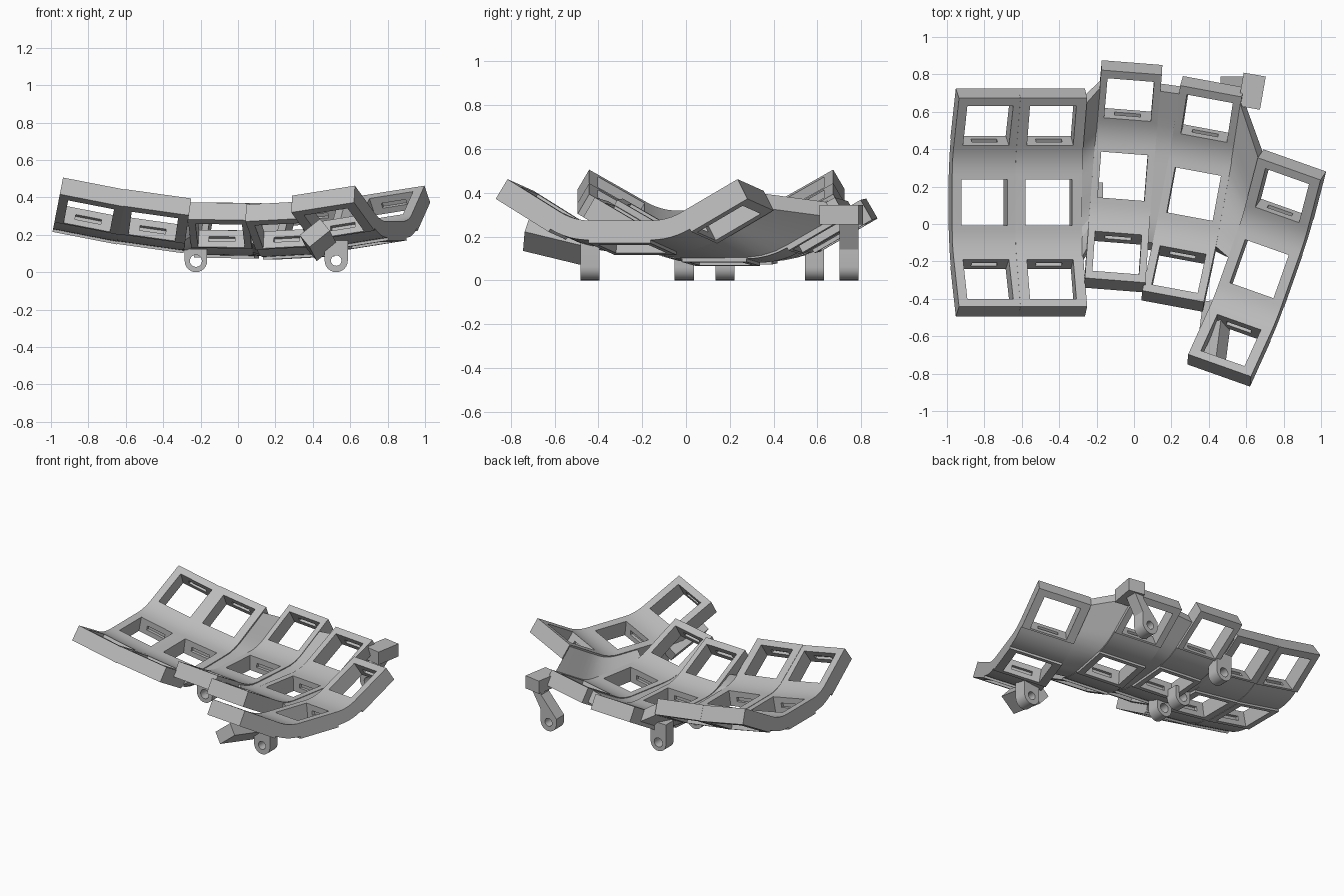
import bpy, bmesh, math
from mathutils import Matrix, Vector

if "Cube" in bpy.data.objects:
    bpy.data.objects.remove(bpy.data.objects["Cube"])

grey = bpy.data.materials.new("plain_grey")
grey.use_nodes = True
grey.diffuse_color = (0.5, 0.5, 0.5, 1)
grey.node_tree.nodes["Principled BSDF"].inputs["Base Color"].default_value = (0.5, 0.5, 0.5, 1)

FLAT, BEND, END = 0.15, 0.30, 0.605   # arc lengths along a column
TILT = math.radians(30)
RADIUS = (BEND - FLAT) / TILT
KEY = 0.435                           # arc position of the outer keys


def make(name, bm):
    bmesh.ops.recalc_face_normals(bm, faces=bm.faces)
    mesh = bpy.data.meshes.new(name)
    bm.to_mesh(mesh)
    bm.free()
    mesh.materials.append(grey)
    ob = bpy.data.objects.new(name, mesh)
    bpy.context.collection.objects.link(ob)
    return ob


def prism(name, outline, width, matrix):
    """Extrude a (y, z) outline along local x."""
    bm = bmesh.new()
    ends = [[bm.verts.new((x, a, b)) for a, b in outline] for x in (-width / 2, width / 2)]
    for ring in ends:
        bm.faces.new(ring)
    n = len(outline)
    for i in range(n):
        j = (i + 1) % n
        bm.faces.new((ends[0][i], ends[0][j], ends[1][j], ends[1][i]))
    bm.transform(matrix)
    return make(name, bm)


def boxes(name, size, matrices):
    bm = bmesh.new()
    for m in matrices:
        bmesh.ops.create_cube(bm, size=1, matrix=m @ Matrix.Diagonal((*size, 1)))
    return make(name, bm)


def cut(ob, cutter):
    mod = ob.modifiers.new("cut", 'BOOLEAN')
    mod.operation, mod.solver, mod.object = 'DIFFERENCE', 'EXACT', cutter
    bpy.context.view_layer.update()
    graph = bpy.context.evaluated_depsgraph_get()
    mesh = bpy.data.meshes.new_from_object(ob.evaluated_get(graph))
    ob.modifiers.clear()
    ob.data = mesh
    bpy.data.objects.remove(cutter)


def smooth(ob):
    bpy.ops.object.select_all(action='DESELECT')
    ob.select_set(True)
    bpy.context.view_layer.objects.active = ob
    bpy.ops.object.shade_smooth_by_angle(angle=math.radians(25))


def bowl(s, depth=0.0):
    """Point (y, z) and tilt at arc length s, sunk below the top surface."""
    sign, t = (1 if s >= 0 else -1), abs(s)
    ang = min(max((t - FLAT) / RADIUS, 0), TILT)
    run = max(t - BEND, 0)
    y = min(t, FLAT) + RADIUS * math.sin(ang) + run * math.cos(ang)
    z = RADIUS * (1 - math.cos(ang)) + run * math.sin(ang)
    return sign * (y + depth * math.sin(ang)), z - depth * math.cos(ang), sign * ang


# Curved key columns: centre, clockwise yaw, roll, width
columns = {
    "outer_column": ((-0.80, 0.115, 0.285), 0, 11, 0.35),
    "second_column": ((-0.455, 0.115, 0.23), 0, 8, 0.36),
    "middle_column": ((-0.06, 0.255, 0.18), 4.5, 1, 0.325),
    "fourth_column": ((0.32, 0.16, 0.18), 10.5, -3, 0.335),
    "inner_column": ((0.67, -0.24, 0.247), 19.5, -8.5, 0.36),
}
bend_steps = [FLAT + (BEND - FLAT) * i / 6 for i in range(7)]
half_top = bend_steps + [END]
half_low = [(FLAT, 0.105), (FLAT, 0.09)] + [(s, 0.09) for s in bend_steps[1:]]
half_low += [(BEND, 0.105), (END, 0.105)]
outline = [bowl(s)[:2] for s in [-s for s in reversed(half_top)] + half_top]
outline += [bowl(s, d)[:2] for s, d in reversed(half_low)]
outline += [bowl(-s, d)[:2] for s, d in half_low]

frames = {}
for name, (centre, yaw, roll, width) in columns.items():
    m = (Matrix.Translation(centre) @ Matrix.Rotation(math.radians(-yaw), 4, 'Z')
         @ Matrix.Rotation(math.radians(roll), 4, 'Y'))
    frames[name] = (m, width)
    shell = prism(name, outline, width, m)
    keys = []
    for s in (-KEY, 0, KEY):
        y, z, ang = bowl(s, 0.055)
        keys.append(m @ Matrix.Translation((0, y, z)) @ Matrix.Rotation(ang, 4, 'X'))
    cut(shell, boxes("key_cutter", (0.25, 0.245, 0.3), keys))
    cut(shell, boxes("clip_cutter", (0.14, 0.285, 0.03), keys))
    smooth(shell)


# Webs joining neighbouring columns
def web(name, left, right, left_span, right_span, steps=16):
    bm = bmesh.new()
    rings = []
    for i in range(steps + 1):
        ring = []
        for key, span, side, depths in ((left, left_span, 1, (0.006, 0.088)),
                                        (right, right_span, -1, (0.088, 0.006))):
            m, width = frames[key]
            s = span[0] + (span[1] - span[0]) * i / steps
            for d in depths:
                y, z, _ = bowl(s, d)
                ring.append(bm.verts.new(m @ Vector((side * (width / 2 - 0.008), y, z))))
        rings.append(ring)
    for a, b in zip(rings, rings[1:]):
        for k in range(4):
            j = (k + 1) % 4
            bm.faces.new((a[k], a[j], b[j], b[k]))
    bm.faces.new(rings[0])
    bm.faces.new(rings[-1])
    smooth(make(name, bm))


web("web_outer", "outer_column", "second_column", (-0.59, 0.59), (-0.59, 0.59))
web("web_left", "second_column", "middle_column", (-0.3, 0.56), (-0.4, 0.5))
web("web_middle", "middle_column", "fourth_column", (-0.35, 0.5), (-0.3, 0.55))
web("web_right", "fourth_column", "inner_column", (-0.25, 0.57), (0.0, 0.59))


# Feet with a round screw eye; outline runs in (x, z)
def foot(name, x, y, radius, top, hole, lean=0.0):
    to_world = Matrix.Translation((x, y, 0)) @ Matrix.Rotation(math.pi / 2, 4, 'Z')
    arc = [math.pi * (1 + i / 12) for i in range(13)]
    pts = [(radius * math.cos(a), radius + radius * math.sin(a)) for a in arc]
    if lean:
        pts += [(radius, 0.1), (radius - lean, top - 0.06), (radius - lean, top),
                (-radius - lean + 0.03, top), (-radius, 0.14)]
    else:
        pts += [(radius, top), (-radius, top)]
    ob = prism(name, pts, 0.087, to_world)
    eye = [(hole * math.cos(i * math.pi / 10), radius + hole * math.sin(i * math.pi / 10))
           for i in range(20)]
    cut(ob, prism("eye_cutter", eye, 0.3, to_world))
    smooth(ob)


for label, y, top in (("front", -0.008, 0.125), ("middle", 0.178, 0.125), ("back", 0.588, 0.2)):
    foot("left_foot_" + label, -0.225, y, 0.06, top, 0.032)
foot("right_foot_front", 0.525, -0.438, 0.062, 0.17, 0.028)
foot("right_foot_back", 0.525, 0.745, 0.062, 0.3, 0.028, lean=0.12)

# Block tying the back foot to the plate
boxes("back_bracket", (0.12, 0.18, 0.09),
      [Matrix.Translation((0.63, 0.71, 0.30)) @ Matrix.Rotation(math.radians(-10), 4, 'Z')])

# Slanted strut from the front foot to the tip of the inner column
start, end = Vector((0.45, -0.42, 0.135)), Vector((0.41, -0.73, 0.21))
aim = (end - start).to_track_quat('Y', 'Z').to_matrix().to_4x4()
boxes("front_strut", (0.14, (end - start).length, 0.085),
      [Matrix.Translation((start + end) / 2) @ aim @ Matrix.Rotation(math.radians(40), 4, 'Y')])
